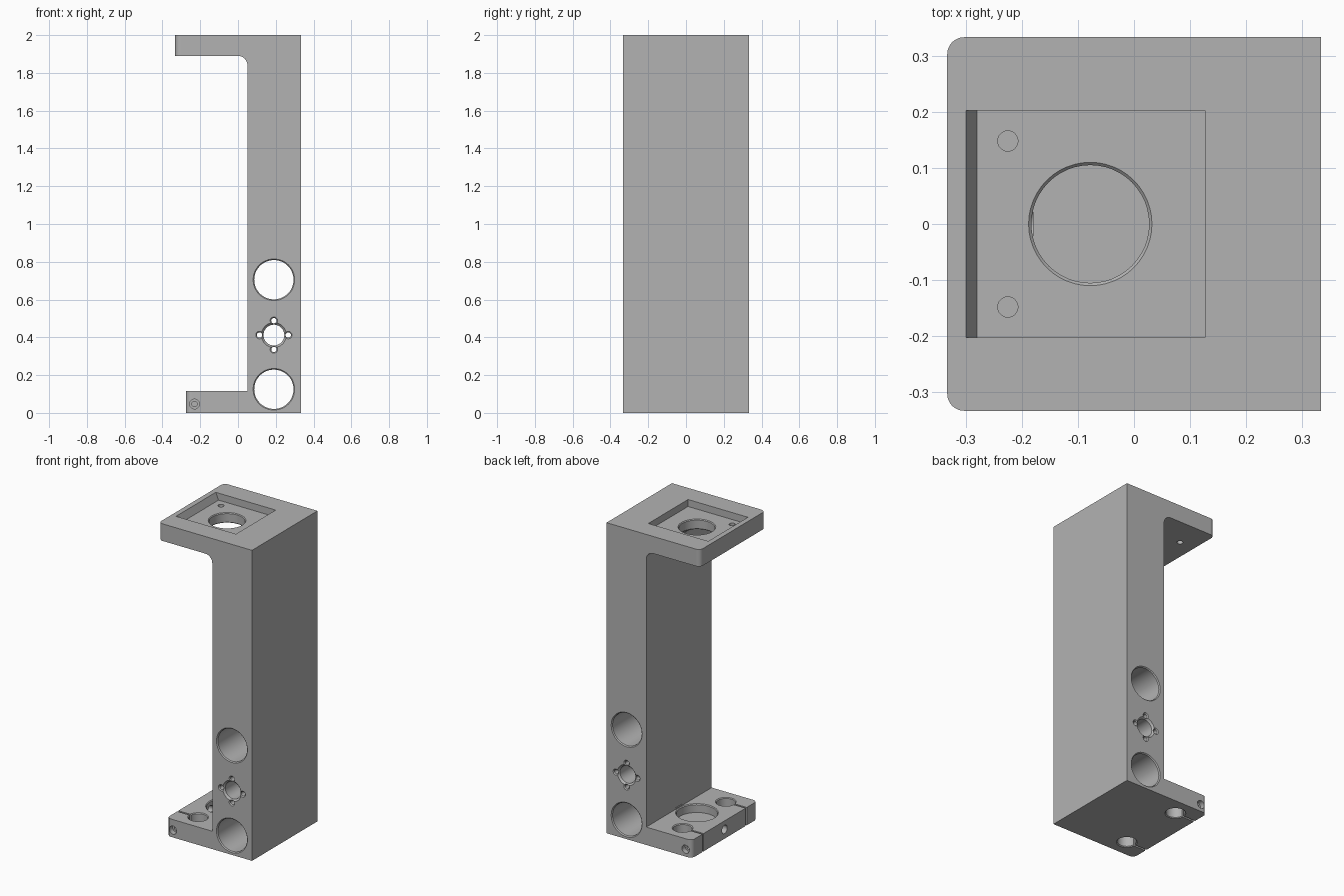
import bpy, bmesh, math
from mathutils import Matrix, Vector

cube = bpy.data.objects.get("Cube")
if cube:
    bpy.data.objects.remove(cube, do_unlink=True)

grey = bpy.data.materials.new("machined grey")
grey.use_nodes = True
colour = (0.45, 0.45, 0.45, 1)
grey.diffuse_color = colour
grey.node_tree.nodes["Principled BSDF"].inputs["Base Color"].default_value = colour

HALF = 0.333      # half width of the bracket
BASE_TOP = 0.115  # top of the lower arm
SEGMENTS = 48
AXES = {"x": Matrix.Rotation(math.pi / 2, 3, "Y"),
        "y": Matrix.Rotation(-math.pi / 2, 3, "X"),
        "z": Matrix.Identity(3)}


def make_object(name, bm):
    bmesh.ops.recalc_face_normals(bm, faces=bm.faces)
    mesh = bpy.data.meshes.new(name)
    bm.to_mesh(mesh)
    bm.free()
    mesh.materials.append(grey)
    obj = bpy.data.objects.new(name, mesh)
    bpy.context.collection.objects.link(obj)
    return obj


def prism(name, outline, y0, y1):
    """Extrude an x-z outline along y."""
    bm = bmesh.new()
    face = bm.faces.new([bm.verts.new((x, y0, z)) for x, z in outline])
    side = bmesh.ops.extrude_face_region(bm, geom=[face])["geom"]
    verts = [v for v in side if isinstance(v, bmesh.types.BMVert)]
    bmesh.ops.translate(bm, verts=verts, vec=(0, y1 - y0, 0))
    return bm


def lathe(name, centre, axis, rings):
    """Turned solid: rings of (radius, distance along axis)."""
    bm = bmesh.new()
    loops = []
    for r, t in rings:
        loops.append([bm.verts.new(AXES[axis] @ Vector((
            r * math.cos(math.tau * i / SEGMENTS),
            r * math.sin(math.tau * i / SEGMENTS), t)) + Vector(centre))
            for i in range(SEGMENTS)])
    for a, b in zip(loops, loops[1:]):
        for i in range(SEGMENTS):
            j = (i + 1) % SEGMENTS
            bm.faces.new((a[i], a[j], b[j], b[i]))
    bm.faces.new(loops[0])
    bm.faces.new(loops[-1])
    return make_object(name, bm)


def cut(cutter):
    mod = body.modifiers.new("cut", "BOOLEAN")
    mod.operation = "DIFFERENCE"
    mod.solver = "EXACT"
    mod.object = cutter
    cutter.hide_render = True
    bpy.context.view_layer.objects.active = body
    bpy.ops.object.modifier_apply(modifier=mod.name)
    bpy.data.objects.remove(cutter, do_unlink=True)


def through_hole(name, centre, axis, r, lo, hi, chamfer):
    """Bore from lo to hi with both rims chamfered."""
    e = 0.01
    wide = r + chamfer + e
    cut(lathe(name, centre, axis, [(wide, lo - e), (r, lo + chamfer),
                                   (r, hi - chamfer), (wide, hi + e)]))


# Bracket body: column, two arms and the fillet under the top arm
fillet = 0.05
arc = [(fillet * math.sin(a), 1.89 - fillet + fillet * math.cos(a))
       for a in [math.pi / 2 * i / 8 for i in range(9)]]
outline = [(-0.275, 0), (HALF, 0), (HALF, 2), (-HALF, 2), (-HALF, 1.89)]
outline += arc + [(0.05, BASE_TOP), (-0.275, BASE_TOP)]
bm = prism("body", outline, -HALF, HALF)
corners = [e for e in bm.edges
           if all(v.co.x < -0.2 for v in e.verts)
           and abs(e.verts[0].co.z - e.verts[1].co.z) > 0.05]
bmesh.ops.bevel(bm, geom=corners, offset=0.03, segments=6, profile=0.5,
                affect="EDGES")
body = make_object("bracket_body", bm)

# Two large bores and the bolt pattern between them, running front to back
for z in (0.125, 0.705):
    through_hole("large_bore", (0.19, 0, z), "y", 0.104, -HALF, HALF, 0.006)
through_hole("centre_bore", (0.19, 0, 0.412), "y", 0.055, -HALF, HALF, 0.011)
for i in range(4):
    a = i * math.pi / 2
    through_hole("bolt_hole", (0.19 + 0.076 * math.cos(a), 0,
                               0.412 + 0.076 * math.sin(a)),
                 "y", 0.014, -HALF, HALF, 0.006)

# Top pocket with one sloping wall, its bore and two screw holes
floor = 1.955
slope = 0.02 / (2 - floor)
pocket = [(-0.28, floor), (0.127, floor), (0.127, 2.02),
          (-0.30 - 0.02 * slope, 2.02)]
cut(make_object("pocket", prism("pocket", pocket, -0.202, 0.202)))
through_hole("top_bore", (-0.078, 0, 0), "z", 0.105, 1.89, floor, 0.005)
for s in (-1, 1):
    cut(lathe("screw_hole", (-0.225, 0.148 * s, 0), "z",
              [(0.018, 1.85), (0.018, 1.98)]))

# Blind seat in the lower arm, with a set screw hole from its end
cut(lathe("blind_seat", (-0.078, 0, 0), "z",
          [(0.12, 0.06), (0.12, BASE_TOP - 0.005), (0.135, BASE_TOP + 0.01)]))
cut(lathe("set_screw_hole", (0, 0, 0.06), "x", [(0.027, -0.3), (0.027, -0.18)]))

# Split rod clamps: bore, slit and cross screw on each side
for s in (-1, 1):
    y = 0.22 * s
    through_hole("rod_bore", (-0.13, y, 0), "z", 0.056, 0, BASE_TOP, 0.005)
    slit = [(-0.3, -0.02), (-0.15, -0.02), (-0.15, 0.13), (-0.3, 0.13)]
    cut(make_object("slit", prism("slit", slit, y - 0.006, y + 0.006)))
    cut(lathe("clamp_screw", (-0.23, 0, 0.047), "y",
              [(0.026, 0.35 * s), (0.026, 0.30 * s),
               (0.014, 0.30 * s), (0.014, 0.14 * s)]))

# Smooth bores and fillets while keeping edges sharp
for obj in bpy.context.selected_objects:
    obj.select_set(False)
body.select_set(True)
bpy.context.view_layer.objects.active = body
bpy.ops.object.shade_smooth_by_angle(angle=math.radians(30))
weighted = body.modifiers.new("weighted normals", "WEIGHTED_NORMAL")
weighted.keep_sharp = True
